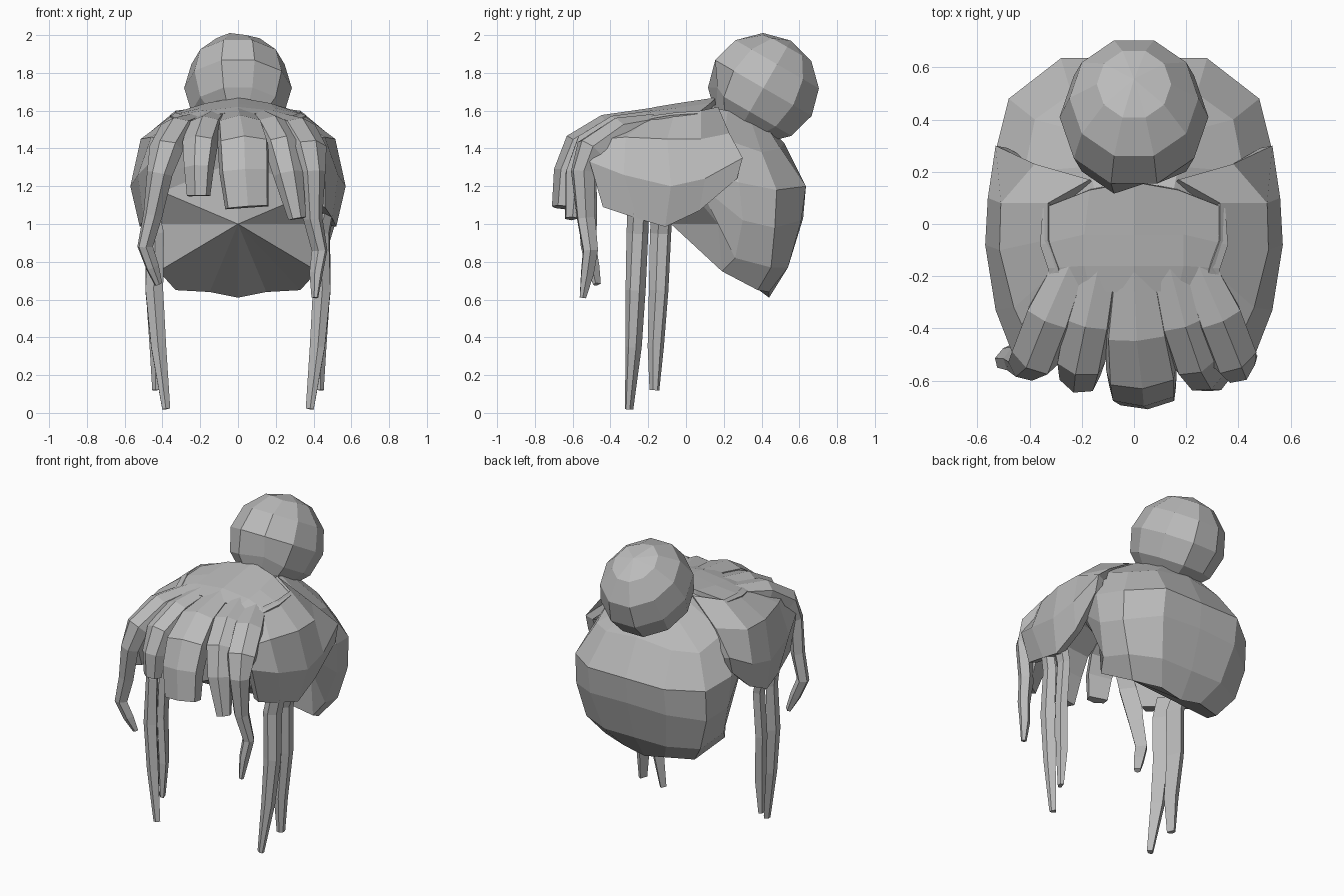
import bpy
import bmesh
from math import radians
from mathutils import Vector, Matrix

if "Cube" in bpy.data.objects:
    bpy.data.objects.remove(bpy.data.objects["Cube"])

hair = bpy.data.materials.new("hair grey")
hair.use_nodes = True
GREY = (0.5, 0.5, 0.5, 1)
hair.diffuse_color = GREY
hair.node_tree.nodes["Principled BSDF"].inputs["Base Color"].default_value = GREY


def finish(name, bm):
    bmesh.ops.remove_doubles(bm, verts=bm.verts, dist=0.0005)
    bmesh.ops.recalc_face_normals(bm, faces=bm.faces)
    mesh = bpy.data.meshes.new(name)
    bm.to_mesh(mesh)
    bm.free()
    mesh.materials.append(hair)
    obj = bpy.data.objects.new(name, mesh)
    bpy.context.collection.objects.link(obj)
    return obj


def grid(bm, rows, closed=False):
    """Skin a list of equally long point rows and return their vertices."""
    vs = [[bm.verts.new(p) for p in row] for row in rows]
    n = len(vs)
    for i in range(n if closed else n - 1):
        a, b = vs[i], vs[(i + 1) % n]
        for j in range(len(a) - 1):
            bm.faces.new((a[j], a[j + 1], b[j + 1], b[j]))
    return vs


def sheet(name, rows, thickness):
    """Open sheet of hair, thickened towards the head."""
    bm = bmesh.new()
    grid(bm, rows)
    bm.normal_update()
    outward = sum(f.normal.dot(f.calc_center_median() - Vector((0, 0, .8))) for f in bm.faces)
    obj = finish(name, bm)
    probe = sum(p.normal.dot(p.center - Vector((0, 0, .8))) for p in obj.data.polygons)
    if probe < 0 or (probe == 0 and outward < 0):
        obj.data.flip_normals()
    solid = obj.modifiers.new("thickness", "SOLIDIFY")
    solid.thickness = thickness


def flip(row):
    return [(-x, y, z) for x, y, z in row]


def lock(name, path, side=1):
    """Tapered lock of hair; path points are x, y, z, width, thickness."""
    section = ((-1, -1), (-0.9, 0.4), (0, 1), (0.9, 0.4), (1, -1))
    pts = [Vector((side * p[0], p[1], p[2])) for p in path]
    bm = bmesh.new()
    rings = []
    for i, c in enumerate(pts):
        tangent = (pts[min(i + 1, len(pts) - 1)] - pts[max(i - 1, 0)]).normalized()
        across = Vector((-c.y, c.x, 0)).normalized()
        across = (across - tangent * across.dot(tangent)).normalized()
        out = tangent.cross(across)
        if out.dot(Vector((c.x, c.y, 0.6))) < 0:
            out.negate()
        w, t = path[i][3] / 2, path[i][4] / 2
        ring = [c + across * u * w + out * v * t for u, v in section]
        rings.append(ring + ring[:1])
    vs = grid(bm, rings)
    bm.faces.new(vs[0][:5])
    bm.faces.new(vs[-1][:5])
    finish(name, bm)


# Back of the hair: ribs run from the bun down to the nape, closed by a fan
ribs = [
    [(0, .45, 1.50), (0, .52, 1.43), (0, .635, 1.20), (0, .62, 1.03), (0, .54, .77), (0, .44, .61)],
    [(.10, .42, 1.53), (.24, .50, 1.40), (.28, .635, 1.20), (.28, .61, 1.02), (.23, .54, .77), (.15, .44, .64)],
    [(.15, .34, 1.56), (.38, .40, 1.38), (.48, .48, 1.18), (.48, .47, .98), (.42, .45, .77), (.33, .38, .65)],
    [(.17, .22, 1.60), (.42, .20, 1.45), (.53, .28, 1.22), (.52, .30, 1.02), (.46, .26, .82), (.42, .19, .75)],
    [(.15, .12, 1.62), (.38, -.02, 1.50), (.48, .04, 1.30), (.47, .08, 1.2), (.45, .12, 1.1), (.42, .17, 1.0)],
    [(.08, .08, 1.62), (.25, -.08, 1.54), (.36, -.06, 1.42), (.39, -.04, 1.34), (.40, -.01, 1.26), (.40, .03, 1.17)],
    [(0, .06, 1.62), (0, -.10, 1.58), (0, -.11, 1.50), (0, -.10, 1.45), (0, -.09, 1.4), (0, -.08, 1.34)],
]
bm = bmesh.new()
vs = grid(bm, ribs + [flip(r) for r in ribs[-2:0:-1]], closed=True)
bm.faces.new([r[0] for r in vs])
apex = bm.verts.new((0, -.08, 1.0))
for i, r in enumerate(vs):
    bm.faces.new((r[-1], vs[(i + 1) % len(vs)][-1], apex))
finish("back_hair", bm)

# Crown panel between the bun and the fringe
half = [
    [(0, .16, 1.67), (0, -.04, 1.64), (0, -.16, 1.62), (0, -.27, 1.595)],
    [(.17, .13, 1.64), (.19, -.04, 1.615), (.19, -.16, 1.60), (.17, -.25, 1.575)],
    [(.35, .06, 1.585), (.36, -.08, 1.575), (.33, -.17, 1.56), (.31, -.24, 1.545)],
]
sheet("crown", [flip(r) for r in half[:0:-1]] + half, 0.03)

# Sweeps over the temples
sweep = [
    [(.27, -.26, 1.55), (.40, -.45, 1.45), (.46, -.51, 1.33), (.46, -.44, 1.09)],
    [(.29, -.17, 1.575), (.46, -.32, 1.46), (.53, -.33, 1.26), (.50, -.26, 1.03)],
    [(.33, -.06, 1.59), (.515, -.10, 1.45), (.57, -.08, 1.20), (.52, -.11, .985)],
    [(.33, .08, 1.60), (.51, .08, 1.45), (.56, .10, 1.24), (.52, .07, 1.07)],
    [(.17, .17, 1.62), (.38, .23, 1.48), (.53, .30, 1.35), (.53, .27, 1.24)],
]

# Ends of the outer fringe locks, different on each side
cheek_ends = {
    "left": [(.405, -.56, 1.28, .13, .09), (.405, -.54, 1.03, .09, .08), (.44, -.515, .86, .07, .07),
             (.42, -.53, .74, .06, .06), (.41, -.55, .61, .03, .03)],
    "right": [(.425, -.55, 1.27, .13, .09), (.46, -.53, 1.05, .09, .08), (.50, -.525, .88, .07, .07),
              (.46, -.50, .77, .06, .06), (.425, -.475, .68, .04, .03)],
}
for side, label in ((1, "left"), (-1, "right")):
    sheet(label + "_side_sweep", sweep if side > 0 else [flip(r) for r in sweep], 0.05)

    # Long loose strands in front of and behind the temple
    lock(label + "_long_strand", [
        (.48, -.26, 1.10, .11, .06), (.45, -.265, .95, .11, .07), (.455, -.275, .65, .095, .08),
        (.43, -.285, .35, .075, .07), (.385, -.305, .02, .035, .04)], side)
    lock(label + "_rear_strand", [
        (.49, -.13, 1.08, .11, .06), (.45, -.14, .95, .11, .06), (.46, -.15, .65, .10, .06),
        (.44, -.165, .35, .08, .06), (.44, -.17, .12, .05, .03)], side)
    # Outer fringe lock that trails down past the cheek
    lock(label + "_cheek_lock", [
        (.24, -.15, 1.56, .13, .05), (.33, -.36, 1.52, .18, .09), (.39, -.52, 1.41, .18, .10),
        *cheek_ends[label]], side)

# Fringe locks across the forehead
lock("middle_fringe", [
    (0, -.18, 1.59, .16, .05), (.01, -.43, 1.53, .24, .10), (.03, -.59, 1.43, .27, .11),
    (.035, -.65, 1.28, .26, .10), (.05, -.67, 1.09, .23, .08)])
lock("right_fringe", [
    (-.13, -.15, 1.58, .14, .05), (-.18, -.38, 1.53, .18, .09), (-.21, -.54, 1.43, .18, .11),
    (-.215, -.60, 1.30, .15, .10), (-.215, -.61, 1.15, .12, .07)])
lock("left_fringe", [
    (.13, -.15, 1.58, .14, .05), (.19, -.38, 1.53, .18, .09), (.24, -.53, 1.43, .18, .11),
    (.275, -.59, 1.27, .15, .10), (.32, -.61, 1.03, .09, .06)])

# Faceted bun, tilted backwards, with a peak on top and a dent at the front
bm = bmesh.new()
bmesh.ops.create_uvsphere(bm, u_segments=10, v_segments=6, radius=1)
place = (Matrix.Translation((0, .41, 1.72)) @ Matrix.Rotation(radians(-30), 4, "X")
         @ Matrix.Diagonal((.285, .31, .29, 1)) @ Matrix.Rotation(radians(18), 4, "Z"))
bmesh.ops.transform(bm, matrix=place, verts=bm.verts)
max(bm.verts, key=lambda v: v.co.z).co.z = 2.0
min(bm.verts, key=lambda v: v.co.y).co.y += 0.05
finish("bun", bm)
